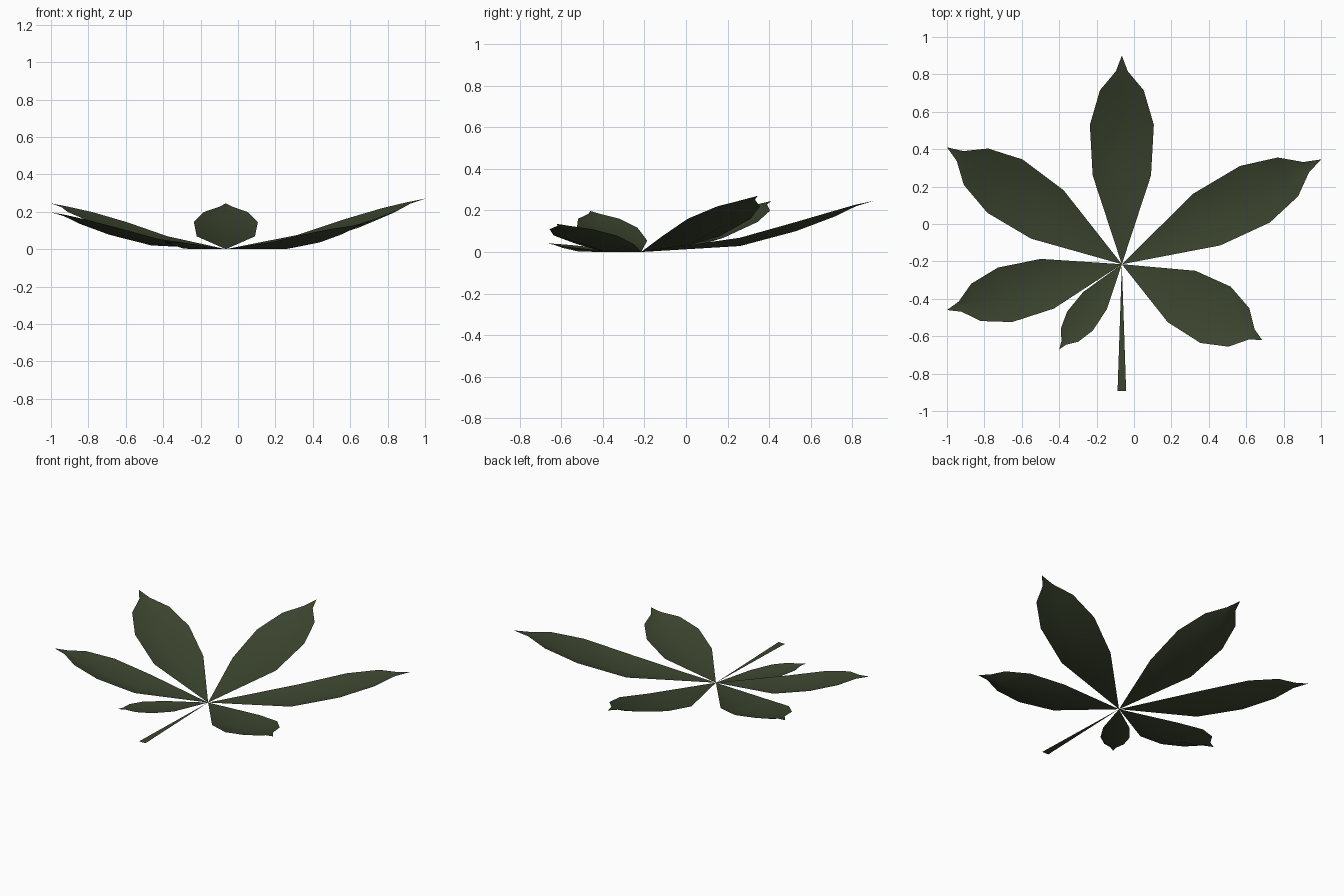
import bpy
import math
from mathutils import Vector

if "Cube" in bpy.data.objects:
    bpy.data.objects.remove(bpy.data.objects["Cube"])

HUB = Vector((-0.065, -0.215, 0.0))

green = bpy.data.materials.new("dark leaf green")
green.diffuse_color = (0.044, 0.059, 0.028, 1)
green.use_nodes = True
green.node_tree.nodes["Principled BSDF"].inputs["Base Color"].default_value = green.diffuse_color

# Leaflet stations: fraction of length, half width, edge rise fraction, midrib sink
STATIONS = [
    (0.426, 0.156, 0.28, 0.040),
    (0.668, 0.171, 0.59, 0.044),
    (0.834, 0.117, 0.81, 0.028),
    (0.925, 0.032, 0.93, 0.008),
]


def make_object(name, verts, faces):
    mesh = bpy.data.meshes.new(name)
    mesh.from_pydata(verts, [], faces)
    mesh.materials.append(green)
    for p in mesh.polygons:
        p.use_smooth = True
    mesh.update()
    obj = bpy.data.objects.new(name, mesh)
    bpy.context.collection.objects.link(obj)
    return obj


def leaflet(name, tip, width):
    """Pointed leaflet folded gently along its midrib, rising to the tip."""
    tip = Vector(tip)
    run = Vector((tip.x - HUB.x, tip.y - HUB.y, 0))
    side = Vector((-run.y, run.x, 0)).normalized()
    verts = [HUB]
    for t, half, rise, sink in STATIONS:
        edge = HUB + run * t + Vector((0, 0, rise * tip.z))
        mid = edge - Vector((0, 0, sink * width))
        mid.z = max(mid.z, 0.0)
        verts += [edge + side * half * width, mid, edge - side * half * width]
    verts.append(tip)
    last = len(verts) - 1
    faces = [(0, 2, 1), (0, 3, 2)]
    for i in range(len(STATIONS) - 1):
        a = 1 + 3 * i
        faces += [(a, a + 1, a + 4, a + 3), (a + 1, a + 2, a + 5, a + 4)]
    a = last - 3
    faces += [(a, a + 1, last), (a + 1, a + 2, last)]
    return make_object(name, verts, faces)


# Six leaflets fanning out from the hub
leaflet("back_leaflet", (-0.065, 0.90, 0.245), 1.0)
leaflet("back_right_leaflet", (1.0, 0.345, 0.27), 1.0)
leaflet("back_left_leaflet", (-1.0, 0.41, 0.245), 1.0)
leaflet("front_right_leaflet", (0.685, -0.62, 0.135), 1.0)
leaflet("front_left_leaflet", (-1.0, -0.46, 0.197), 0.88)
leaflet("small_front_leaflet", (-0.40, -0.67, 0.042), 0.5)

# Flat tapering stalk
make_object("stalk",
            [HUB, (HUB.x - 0.023, -0.893, 0), (HUB.x + 0.023, -0.893, 0)],
            [(0, 1, 2)])
